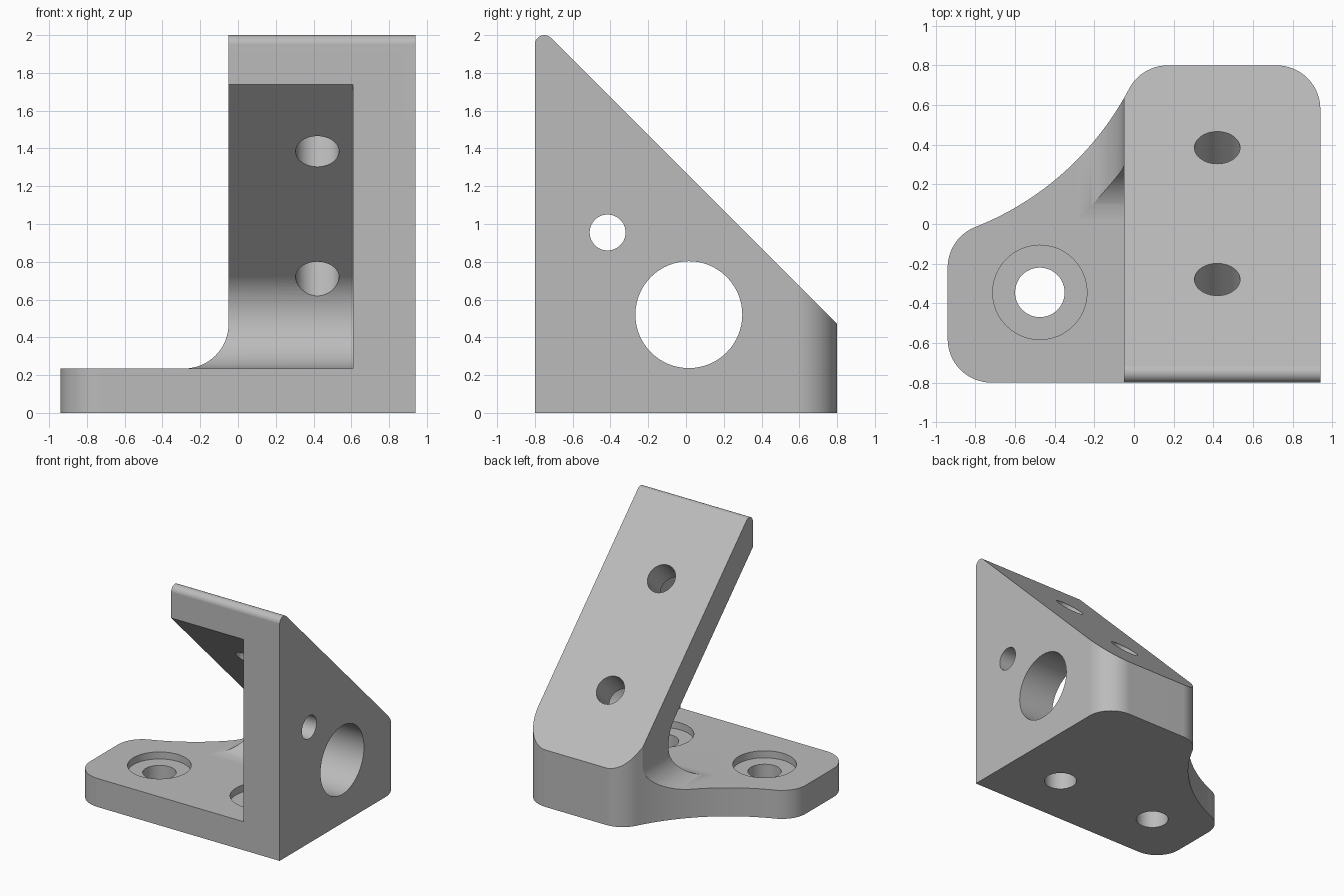
import bpy, bmesh
from math import atan2, cos, pi, sin, radians, hypot
from mathutils import Matrix

if "Cube" in bpy.data.objects:
    bpy.data.objects.remove(bpy.data.objects["Cube"])

grey = bpy.data.materials.new("plain_grey")
grey.use_nodes = True
grey.diffuse_color = (0.5, 0.5, 0.5, 1)
grey.node_tree.nodes["Principled BSDF"].inputs["Base Color"].default_value = (0.5, 0.5, 0.5, 1)


def arc(cx, cy, r, start, end, steps=16):
    """Points on an arc, angles in degrees."""
    angles = [radians(start + (end - start) * i / steps) for i in range(steps + 1)]
    return [(cx + r * cos(a), cy + r * sin(a)) for a in angles]


def prism(name, points, axis, low, high):
    """Extrude a 2D profile along an axis; the profile uses the other two axes in order."""
    def place(p, d):
        co = list(p)
        co.insert("xyz".index(axis), d)
        return co
    bm = bmesh.new()
    face = bm.faces.new([bm.verts.new(place(p, low)) for p in points])
    move = place((0, 0), high - low)
    new = bmesh.ops.extrude_face_region(bm, geom=[face], use_keep_orig=True)["geom"]
    bmesh.ops.translate(bm, vec=move, verts=[v for v in new if isinstance(v, bmesh.types.BMVert)])
    bmesh.ops.recalc_face_normals(bm, faces=bm.faces)
    mesh = bpy.data.meshes.new(name)
    bm.to_mesh(mesh)
    bm.free()
    mesh.materials.append(grey)
    obj = bpy.data.objects.new(name, mesh)
    bpy.context.collection.objects.link(obj)
    return obj


def combine(body, tool, operation):
    """Apply a boolean and discard the tool."""
    bpy.context.view_layer.objects.active = body
    mod = body.modifiers.new("cut", "BOOLEAN")
    mod.operation, mod.solver, mod.object = operation, "EXACT", tool
    bpy.ops.object.modifier_apply(modifier=mod.name)
    bpy.data.objects.remove(tool)


FLOOR, SIDE, WALL = 0.235, -0.05, 0.61      # base top, block side, inner wall face
CORNER = 0.22                               # plan corner radius
HOLE_Y, HOLE_Z, HOLE_R = 0.015, 0.52, 0.285  # large wall hole and matching inner round

# Front profile: low base and tall block joined by a fillet
fillet = 0.235
front = [(-1, 0), (1, 0), (1, 2.2), (SIDE, 2.2)]
front += arc(SIDE - fillet, FLOOR + fillet, fillet, 0, -90) + [(-1, FLOOR)]
bracket = prism("angle_bracket", front, "y", -1, 1)

# Side profile: sloping back with a rounded tip
side = [(-0.8, -0.1), (0.9, -0.1), (0.9, 0.37)] + arc(-0.75, 1.95, 0.05, 45, 180, 12)
combine(bracket, prism("side_tool", side, "x", -1.1, 1.1), "INTERSECT")

# Plan outline: rounded corners and a sweeping concave edge
wing = arc(-0.72, -0.22, CORNER, 111, 180)
shoulder = arc(0.17, 0.58, CORNER, 90, 152)
(ax, ay), (bx, by) = shoulder[-1], wing[0]
chord, radius = hypot(bx - ax, by - ay), 1.5
reach = (radius ** 2 - chord ** 2 / 4) ** 0.5
cx = (ax + bx) / 2 + (by - ay) / chord * reach
cy = (ay + by) / 2 - (bx - ax) / chord * reach
a0, a1 = [atan2(y - cy, x - cx) * 180 / pi for x, y in (shoulder[-1], wing[0])]
sweep = arc(cx, cy, radius, a0, a1, 28)[1:-1]
plan = [(0.94, -0.9)] + arc(0.72, 0.58, CORNER, 0, 90) + shoulder + sweep + wing
plan += arc(-0.72, -0.58, CORNER, 180, 270) + [(-0.72, -0.9)]
# The front edge is flush with the side profile
plan = [(x, max(y, -0.8)) for x, y in plan]
plan = [p for i, p in enumerate(plan) if hypot(p[0] - plan[i - 1][0], p[1] - plan[i - 1][1]) > 1e-4]
combine(bracket, prism("plan_tool", plan, "z", -0.2, 2.3), "INTERSECT")

# Open space under the sloping plate, rounded at the back
slope_sum = HOLE_Y + HOLE_Z + HOLE_R * 2 ** 0.5
void = [(-1, FLOOR)] + arc(HOLE_Y, HOLE_Z, HOLE_R, -90, 45, 28) + [(-1, slope_sum + 1)]
combine(bracket, prism("void_tool", void, "x", -1.2, WALL), "DIFFERENCE")

# Round holes through the side wall
for y, z, r in ((HOLE_Y, HOLE_Z, HOLE_R - 0.002), (-0.415, 0.955, 0.095)):
    ring = arc(y, z, r, 0, 360, 64)[:-1]
    combine(bracket, prism("wall_hole_tool", ring, "x", WALL - 0.05, 1.1), "DIFFERENCE")

# Counterbored holes in the base
for x in (-0.475, 0.46):
    for r, low, high in ((0.125, -0.1, 0.3), (0.238, FLOOR - 0.058, FLOOR + 0.01)):
        ring = arc(x, -0.345, r, 0, 360, 48)[:-1]
        combine(bracket, prism("base_hole_tool", ring, "z", low, high), "DIFFERENCE")

# Holes square to the sloping plate
for y in (0.385, -0.28):
    tool = prism("plate_hole_tool", arc(0, 0, 0.115, 0, 360, 48)[:-1], "z", -0.32, 0.1)
    tool.data.transform(Matrix.Translation((0.42, y, 1.27 - y)) @ Matrix.Rotation(-pi / 4, 4, "X"))
    combine(bracket, tool, "DIFFERENCE")

# Smooth rounds, crisp edges
bpy.ops.object.select_all(action="DESELECT")
bracket.select_set(True)
bpy.context.view_layer.objects.active = bracket
bpy.ops.object.shade_smooth_by_angle(angle=radians(25))
weighted = bracket.modifiers.new("even_shading", "WEIGHTED_NORMAL")
weighted.keep_sharp = True
